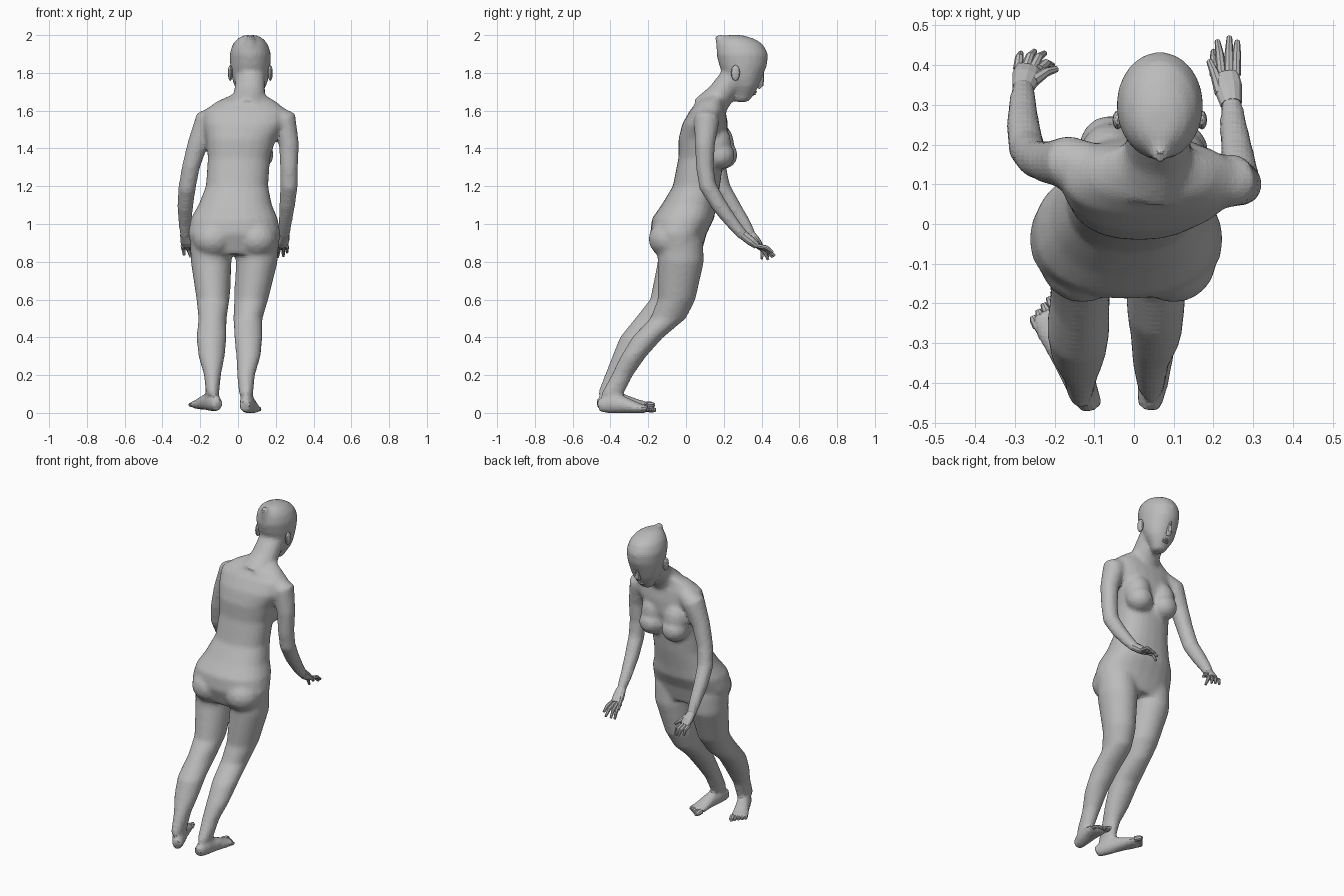
import bpy, bmesh, math
from mathutils import Vector, Matrix

if "Cube" in bpy.data.objects:
    bpy.data.objects.remove(bpy.data.objects["Cube"], do_unlink=True)

grey = bpy.data.materials.new("plain grey")
grey.use_nodes = True
GREY = (0.5, 0.5, 0.5, 1)
grey.diffuse_color = GREY
grey.node_tree.nodes["Principled BSDF"].inputs["Base Color"].default_value = GREY

UP = Vector((0, 0, 1))
FACE_X = .065


def bridge(bm, rings):
    """Skin a list of point rings and close both ends."""
    loops = [[bm.verts.new(p) for p in ring] for ring in rings]
    count = len(loops[0])
    for low, high in zip(loops, loops[1:]):
        for i in range(count):
            j = (i + 1) % count
            bm.faces.new((low[i], low[j], high[j], high[i]))
    bm.faces.new(loops[0][::-1])
    bm.faces.new(loops[-1])


def oval(centre, u, v, power=2, sides=24):
    """Ring of points; a power above two squares the oval off."""
    ring = []
    for i in range(sides):
        angle = math.tau * i / sides
        c, s = math.cos(angle), math.sin(angle)
        c = math.copysign(abs(c) ** (2 / power), c)
        s = math.copysign(abs(s) ** (2 / power), s)
        ring.append(Vector(centre) + u * c + v * s)
    return ring


def stack(bm, rows, power=2):
    """Level sections given as height, x range and y range."""
    rings = []
    for z, left, right, back, front in rows:
        centre = ((left + right) / 2, (back + front) / 2, z)
        u = Vector(((right - left) / 2, 0, 0))
        v = Vector((0, (front - back) / 2, 0))
        rings.append(oval(centre, u, v, power))
    bridge(bm, rings)


def tube(bm, path, widths, heights=None, sides=16):
    """Sections square to a path; the heights follow the widths by default."""
    path = [Vector(p) for p in path]
    heights = heights or widths
    rings, side = [], None
    for i, point in enumerate(path):
        along = (path[min(i + 1, len(path) - 1)] - path[max(i - 1, 0)]).normalized()
        # Carry the first section's direction along the path, so it never twists
        if side is None:
            side = along.cross(UP)
        side = (side - along * side.dot(along)).normalized()
        rings.append(oval(point, side * widths[i], side.cross(along) * heights[i], sides=sides))
    bridge(bm, rings)


def ball(bm, centre, size, segments=16):
    place = Matrix.Translation(centre) @ Matrix.Diagonal((*size, 1))
    bmesh.ops.create_uvsphere(bm, u_segments=segments, v_segments=segments // 2,
                              radius=1, matrix=place)


def finish(bm, name):
    bmesh.ops.recalc_face_normals(bm, faces=bm.faces)
    mesh = bpy.data.meshes.new(name)
    bm.to_mesh(mesh)
    bm.free()
    mesh.materials.append(grey)
    obj = bpy.data.objects.new(name, mesh)
    bpy.context.collection.objects.link(obj)
    return obj


body = bmesh.new()

# Trunk from hips to collar
stack(body, [
    (.84, -.24, .21, -.15, .08), (.95, -.265, .225, -.19, .11),
    (1.03, -.25, .21, -.18, .15), (1.1, -.21, .18, -.13, .16),
    (1.2, -.17, .16, -.07, .18), (1.35, -.16, .17, -.04, .2),
    (1.45, -.17, .2, -.04, .22), (1.53, -.18, .25, -.02, .22),
    (1.6, -.18, .26, .02, .21), (1.65, -.11, .2, .06, .2),
    (1.69, -.02, .13, .12, .22)], power=2.3)

# Buttocks, and breasts sloping up into the chest
for x in (-.13, .1):
    ball(body, (x, -.09, .92), (.11, .11, .1))
for x, y in ((-.06, .195), (.11, .18)):
    ball(body, (x, y, 1.365), (.08, .08, .075))
    ball(body, (x, y - .025, 1.43), (.08, .085, .1))

# Neck
tube(body, [(.045, .11, 1.6), (.06, .18, 1.68), (FACE_X, .24, 1.76), (FACE_X, .28, 1.82)],
     [.1, .085, .08, .075], [.09, .073, .07, .07])

# Head: height, half width, back and front, then the raised point of the crown
head = [(1.645, .035, .265, .33), (1.69, .06, .25, .365), (1.73, .085, .235, .385),
        (1.78, .1, .2, .405), (1.84, .107, .175, .43), (1.9, .11, .16, .435),
        (1.95, .095, .165, .41), (1.98, .07, .18, .365), (2, .035, .21, .3)]
stack(body, [(z, FACE_X - half, FACE_X + half, back, front) for z, half, back, front in head])
tube(body, [(FACE_X, .23, 1.88), (FACE_X, .19, 1.95), (FACE_X, .17, 2)], [.05, .035, .018])

# Legs
stack(body, [
    (.1, -.17, -.1, -.47, -.34), (.2, -.18, -.09, -.43, -.31),
    (.3, -.21, -.07, -.39, -.25), (.4, -.22, -.06, -.35, -.18),
    (.5, -.21, -.06, -.27, -.06), (.6, -.22, -.045, -.19, .01),
    (.8, -.25, -.035, -.15, .09), (.92, -.255, -.02, -.15, .09)])
stack(body, [
    (.1, .005, .08, -.45, -.33), (.2, -.005, .09, -.395, -.28),
    (.3, -.01, .12, -.345, -.21), (.4, -.02, .13, -.285, -.12),
    (.5, -.025, .13, -.19, 0), (.6, -.02, .16, -.15, .05),
    (.8, -.01, .21, -.15, .095), (.92, -.015, .215, -.15, .09)])

# Feet: one shared profile from heel to ball of the foot
feet = {"right": (Vector((-.105, -.465, .04)), Vector((-.222, -.215, .045))),
        "left": (Vector((.038, -.465, .035)), Vector((.077, -.2, .02)))}
for heel, front in feet.values():
    path = [heel.lerp(front, t) + UP * lift
            for t, lift in ((0, 0), (.25, .02), (.55, .014), (.85, 0), (1, 0))]
    tube(body, path, [.03, .04, .043, .052, .05], [.034, .054, .043, .026, .018])

# Arms from inside the shoulder down to the wrist
arm_widths = [.06, .068, .054, .048, .047, .043, .035, .028]
tube(body, [(-.09, .14, 1.58), (-.165, .155, 1.545), (-.215, .155, 1.42), (-.25, .165, 1.3),
            (-.27, .19, 1.19), (-.28, .25, 1.09), (-.28, .31, 1), (-.28, .35, .93)], arm_widths)
tube(body, [(.17, .11, 1.58), (.245, .11, 1.55), (.27, .1, 1.42), (.27, .1, 1.3),
            (.27, .115, 1.2), (.26, .175, 1.1), (.25, .25, 1), (.245, .31, .93)], arm_widths)

# Blend the overlapping masses into one skin
skin = finish(body, "body")
remesh = skin.modifiers.new("blend", "REMESH")
remesh.mode = "VOXEL"
remesh.voxel_size = .012
relax = skin.modifiers.new("relax", "SMOOTH")
relax.factor = .5
relax.iterations = 9

# Hands: palm, four bent fingers and a thumb
hands = {
    "right": ((-.28, .34, .945), (-.265, .39, .885), -.02,
              [(-.205, .4, .815), (-.225, .43, .82), (-.25, .435, .825), (-.285, .43, .835)],
              (-.195, .39, .87)),
    "left": ((.245, .3, .945), (.23, .375, .885), .02,
             [(.2, .435, .81), (.21, .46, .825), (.24, .47, .83), (.26, .46, .85)],
             (.19, .41, .865))}
for name, (wrist, knuckle, spread, tips, thumb) in hands.items():
    bm = bmesh.new()
    wrist, knuckle, across = Vector(wrist), Vector(knuckle), Vector((spread, .004, .008))
    # The finger nearest the thumb comes first on the left, so the right fans the other way
    tube(bm, [wrist, wrist.lerp(knuckle, .6), knuckle],
         [.027, .036, .034], [.026, .025, .018], sides=12)
    fan = Vector((abs(spread), 0, 0))
    order = sorted(tips, key=lambda tip: tip[0])
    for i, tip in enumerate(order):
        root = knuckle + fan * (.9 * (i - 1.5))
        bend = root.lerp(Vector(tip), .5) + Vector((0, .01, .008))
        tube(bm, [root, bend, tip], [.0125, .011, .007], sides=8)
    inner = Vector((-across.x if spread > 0 else -spread, 0, 0))
    root = wrist.lerp(knuckle, .4) + inner
    bend = root.lerp(Vector(thumb), .55) + Vector((0, .006, 0))
    tube(bm, [root, bend, thumb], [.016, .012, .008], sides=8)
    finish(bm, name + "_hand")

# Toes, the big one on the inner side
for name, (heel, front) in feet.items():
    bm = bmesh.new()
    along = (front - heel).normalized()
    outward = along.cross(UP).normalized() * (-1 if name == "right" else 1)
    for i in range(5):
        thick = .016 if i == 0 else .0115
        root = front + outward * (.019 * (i - 2)) - along * (.005 * i + .012)
        tip = root + along * (.047 - .004 * i) - UP * .003
        tube(bm, [root, root.lerp(tip, .6), tip], [thick, thick, thick * .6], sides=8)
    finish(bm, name + "_toes")

# Nose and lips
bm = bmesh.new()
tube(bm, [(FACE_X, .405, 1.815), (FACE_X, .4, 1.77), (FACE_X, .395, 1.74), (FACE_X, .38, 1.72)],
     [.009, .013, .018, .012], sides=10)
finish(bm, "nose")
bm = bmesh.new()
for y, z in ((.362, 1.7), (.356, 1.688)):
    ball(bm, (FACE_X, y, z), (.025, .014, .007), 12)
finish(bm, "lips")

# Eyelids and ears
for name, sign in (("right", -1), ("left", 1)):
    for part, offset, y, z, size in (("_eyelid", .038, .382, 1.795, (.019, .014, .01)),
                                     ("_ear", .106, .262, 1.8, (.013, .024, .042))):
        bm = bmesh.new()
        ball(bm, (FACE_X + sign * offset, y, z), size, 12)
        finish(bm, name + part)
